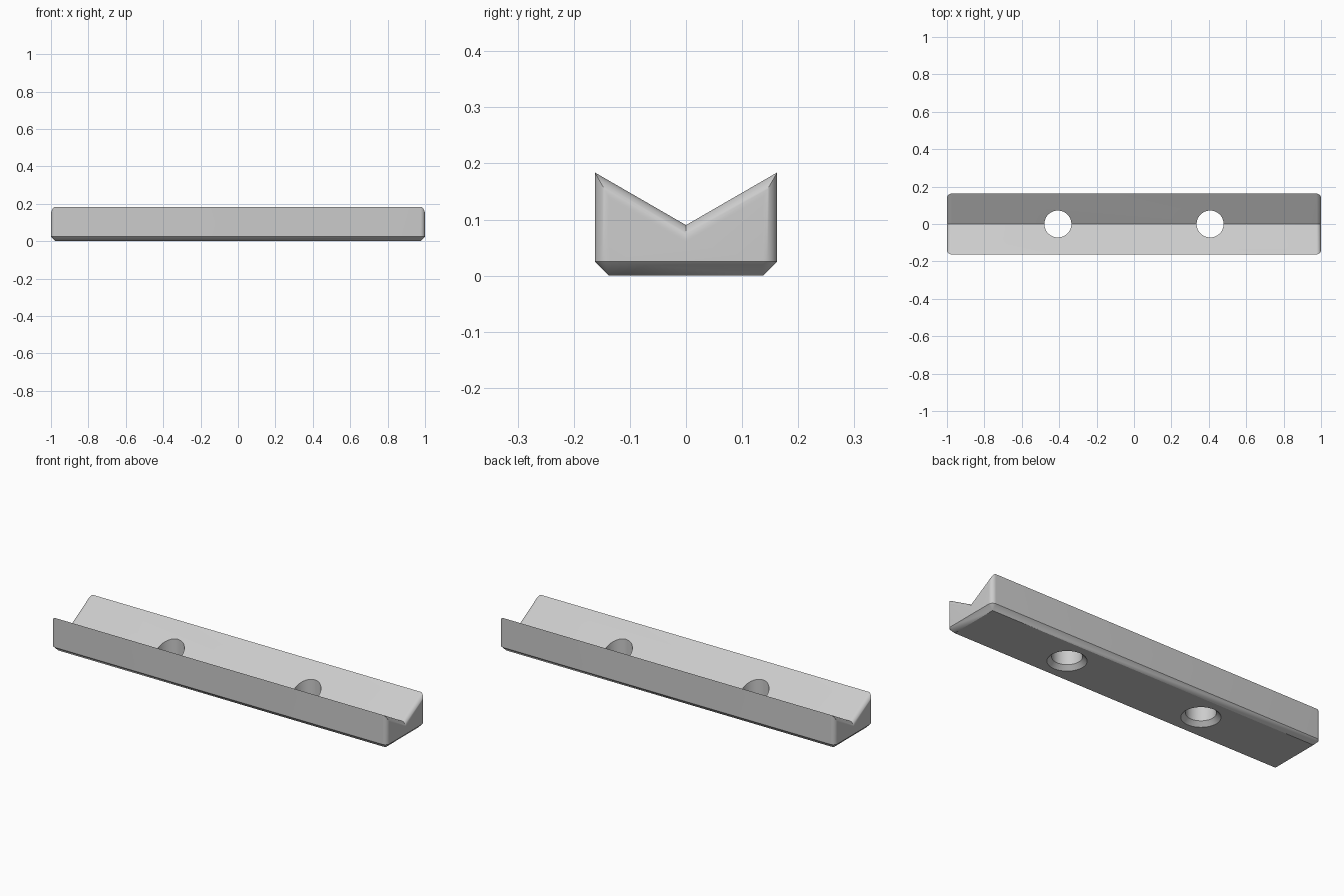
import bpy, bmesh, math

if "Cube" in bpy.data.objects:
    bpy.data.objects.remove(bpy.data.objects["Cube"])

R = 0.025                      # edge rounding and chamfer size
HALF_L, HALF_W = 1.0, 0.1625
VALLEY, SLOPE = 0.09, math.radians(30)

grey = bpy.data.materials.new("light grey")
grey.diffuse_color = (0.6, 0.6, 0.6, 1)
grey.use_nodes = True
grey.node_tree.nodes["Principled BSDF"].inputs["Base Color"].default_value = grey.diffuse_color


def make_object(name, bm):
    bmesh.ops.recalc_face_normals(bm, faces=bm.faces)
    mesh = bpy.data.meshes.new(name)
    bm.to_mesh(mesh)
    bm.free()
    obj = bpy.data.objects.new(name, mesh)
    bpy.context.collection.objects.link(obj)
    mesh.materials.append(grey)
    return obj


def loft(rings, bm):
    for a, b in zip(rings, rings[1:]):
        n = len(a)
        for i in range(n):
            j = (i + 1) % n
            bm.faces.new((a[i], a[j], b[j], b[i]))


# Bar: V-grooved sections lofted along x, shrinking at the rounded ends
STEPS = 10
angles = [math.pi / 2 * i / STEPS for i in range(STEPS + 1)]
stations = [(HALF_L - R + R * math.sin(a), R * (1 - math.cos(a))) for a in angles]
stations = [(-x, t) for x, t in reversed(stations)] + stations
bm = bmesh.new()
rings = []
for x, t in stations:
    w = HALF_W - t
    dip = VALLEY - t / math.cos(SLOPE)
    top = dip + w * math.tan(SLOPE)
    bx, bw = math.copysign(HALF_L - R, x), HALF_W - R
    points = [(x, -w, R), (x, -w, top), (x, 0, dip), (x, w, top), (x, w, R),
              (bx, bw, 0), (bx, -bw, 0)]
    rings.append([bm.verts.new(p) for p in points])
loft(rings, bm)
for ring in (rings[0], rings[-1]):
    bm.faces.new(ring[:5])                                # flat end
    bm.faces.new((ring[0], ring[4], ring[5], ring[6]))    # end chamfer
bmesh.ops.remove_doubles(bm, verts=bm.verts, dist=1e-5)
bar = make_object("grooved_bar", bm)

# Screw holes, countersunk from below
HOLE, SINK, SEGMENTS = 0.072, 0.022, 48
for side in (-1, 1):
    bm = bmesh.new()
    profile = [(HOLE + SINK + 0.02, -0.02), (HOLE, SINK), (HOLE, 0.3)]
    rings = [[bm.verts.new((side * 0.407 + r * math.cos(2 * math.pi * i / SEGMENTS),
                            r * math.sin(2 * math.pi * i / SEGMENTS), z))
              for i in range(SEGMENTS)] for r, z in profile]
    loft(rings, bm)
    bm.faces.new(rings[0])
    bm.faces.new(rings[-1])
    cutter = make_object("hole_cutter", bm)
    cutter.hide_render = True
    mod = bar.modifiers.new("hole", "BOOLEAN")
    mod.operation, mod.solver, mod.object = "DIFFERENCE", "EXACT", cutter
    bpy.context.view_layer.objects.active = bar
    bpy.ops.object.modifier_apply(modifier=mod.name)
    bpy.data.objects.remove(cutter)

# Smooth rounded ends and holes, keep the edges crisp
bpy.ops.object.select_all(action="DESELECT")
bar.select_set(True)
bpy.context.view_layer.objects.active = bar
bpy.ops.object.shade_smooth_by_angle(angle=math.radians(30))
